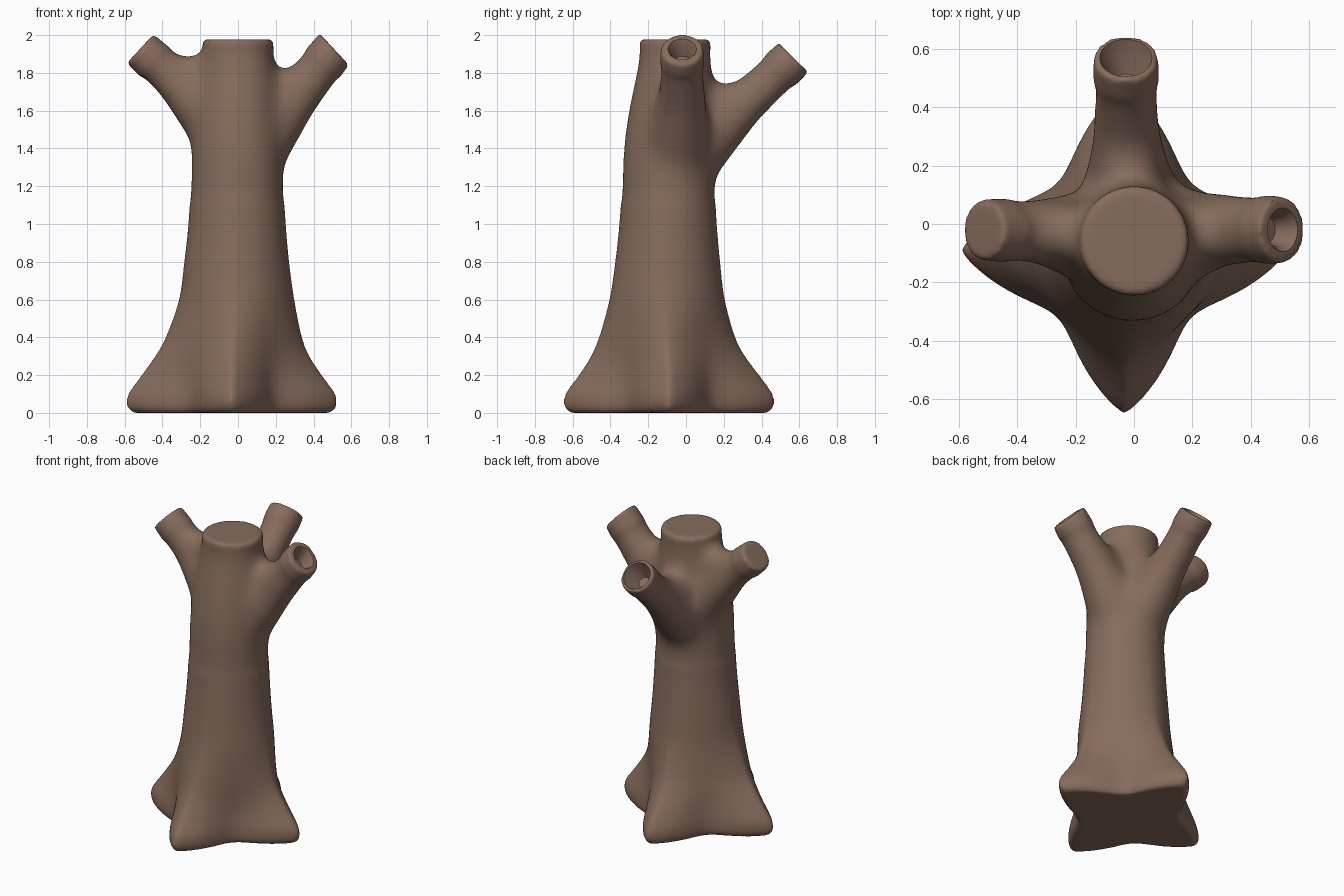
import bpy, bmesh, math
from mathutils import Vector

if "Cube" in bpy.data.objects:
    bpy.data.objects.remove(bpy.data.objects["Cube"])

SEG = 96
brown = bpy.data.materials.new("bark brown")
brown.diffuse_color = (0.242, 0.150, 0.107, 1)
brown.use_nodes = True
brown.node_tree.nodes["Principled BSDF"].inputs["Base Color"].default_value = brown.diffuse_color


def loft(bm, rings):
    """Skin a list of closed point rings and cap both ends."""
    vr = [[bm.verts.new(p) for p in ring] for ring in rings]
    faces = []
    for a, b in zip(vr, vr[1:]):
        n = len(a)
        for i in range(n):
            faces.append(bm.faces.new((a[i], a[(i + 1) % n], b[(i + 1) % n], b[i])))
    faces.append(bm.faces.new(vr[0][::-1]))
    faces.append(bm.faces.new(vr[-1]))
    bmesh.ops.recalc_face_normals(bm, faces=faces)


def circle(c, normal, r, n=40):
    nrm = Vector(normal).normalized()
    side = nrm.cross(Vector((0, 0, 1))).normalized()
    up = side.cross(nrm)
    return [Vector(c) + r * (math.cos(2 * math.pi * i / n) * side +
                             math.sin(2 * math.pi * i / n) * up) for i in range(n)]


def catmull(keys, steps):
    out = []
    for i in range(len(keys) - 1):
        p0, p1, p2, p3 = (keys[max(i - 1, 0)], keys[i], keys[i + 1],
                          keys[min(i + 2, len(keys) - 1)])
        for s in range(steps):
            t = s / steps
            out.append([0.5 * (2 * b + (c - a) * t + (2 * a - 5 * b + 4 * c - d) * t * t
                               + (3 * b - a - 3 * c + d) * t ** 3)
                        for a, b, c, d in zip(p0, p1, p2, p3)])
    return out + [list(keys[-1])]


def make_object(name, bm):
    me = bpy.data.meshes.new(name)
    bm.to_mesh(me)
    bm.free()
    ob = bpy.data.objects.new(name, me)
    bpy.context.scene.collection.objects.link(ob)
    return ob


def apply_modifiers(ob):
    dg = bpy.context.evaluated_depsgraph_get()
    me = bpy.data.meshes.new_from_object(ob.evaluated_get(dg))
    ob.modifiers.clear()
    ob.data = me


bm = bmesh.new()

# trunk with four flared roots: z, centre x, centre y, root reach, radius between roots
trunk = [(0.0, -.033, -.09, .525, .30), (.025, -.033, -.09, .555, .315),
         (.06, -.033, -.09, .562, .318), (.11, -.033, -.09, .548, .316),
         (.2, -.033, -.09, .482, .308), (.3, -.03, -.095, .412, .303),
         (.4, -.022, -.1, .363, .298), (.6, -.007, -.1, .306, .285),
         (.8, -.007, -.097, .278, .268), (1.0, -.005, -.095, .258, .254),
         (1.2, -.005, -.093, .247, .246), (1.4, -.005, -.09, .244, .244),
         (1.6, -.003, -.08, .227, .227), (1.8, 0, -.063, .203, .203),
         (1.9, 0, -.058, .191, .191), (1.978, 0, -.058, .186, .186)]
rings = []
for z, cx, cy, root, mid in catmull(trunk, 4):
    ring = []
    for i in range(SEG):
        a = 2 * math.pi * i / SEG
        w = 1.02 - math.sqrt(math.sin(2 * a) ** 2 * .99 + .0004)
        r = mid + (root - mid) * max(w, 0) ** .93
        ring.append((cx + r * math.cos(a), cy + r * math.sin(a), z))
    rings.append(ring)
loft(bm, rings)

# branches: path from tip inwards, radii, normal of the cut end, hollow profile (depth, radius)
branches = [
    ([(-.518, -.02, 1.928), (-.33, -.025, 1.757), (-.08, -.05, 1.5)],
     (.105, .118, .185), (-.73, 0, .68), None),
    ([(.51, -.02, 1.925), (.3, -.02, 1.662), (.09, -.05, 1.40)],
     (.114, .131, .185), (.73, 0, .68), [(0, .075), (.03, .058), (.09, .045)]),
    ([(-.028, .570, 1.881), (-.025, .3, 1.627), (-.01, .03, 1.375)],
     (.111, .123, .185), (0, .70, .71), [(0, .09), (.05, .07), (.11, .035)])]
for path, radii, normal, hole in branches:
    axis = Vector(path[0]) - Vector(path[2])
    loft(bm, [circle(path[0], normal, radii[0]),
              circle(path[1], axis, radii[1]), circle(path[2], axis, radii[2])])

# webs that fill the forks between trunk and branches
for a, b, r in [((-.34, -.025, 1.80), (-.08, -.04, 1.80), .095),
                ((.29, -.02, 1.72), (.08, -.04, 1.705), .106),
                ((-.025, .27, 1.64), (-.01, .04, 1.625), .112)]:
    axis = Vector(a) - Vector(b)
    loft(bm, [circle(a, axis, r), circle(b, axis, r)])

# fuse everything into one skin
tree = make_object("tree_trunk", bm)
rm = tree.modifiers.new("fuse", 'REMESH')
rm.mode = 'VOXEL'
rm.voxel_size = 0.012
apply_modifiers(tree)

# soften the joints, keeping the cut ends fairly crisp
bm = bmesh.new()
bm.from_mesh(tree.data)
tips = [Vector(b[0][0]) for b in branches]
joint = [v for v in bm.verts if 1.1 < v.co.z < 1.93
         and all((v.co - t).length > .15 for t in tips)]
for k in range(110):
    bmesh.ops.smooth_vert(bm, verts=joint, factor=.5,
                          use_axis_x=True, use_axis_y=True, use_axis_z=True)
for k in range(6):
    bmesh.ops.smooth_vert(bm, verts=bm.verts[:], factor=.5,
                          use_axis_x=True, use_axis_y=True, use_axis_z=True)
low = min(v.co.z for v in bm.verts)
for v in bm.verts:
    if v.co.z < .1:
        v.co.z -= low * (1 - v.co.z / .1)
bm.to_mesh(tree.data)
bm.free()

# hollow branch ends
bm = bmesh.new()
for path, radii, normal, hole in branches:
    if hole:
        n = Vector(normal).normalized()
        tip = Vector(path[0])
        inward = (Vector(path[1]) - tip).normalized()
        loft(bm, [circle(tip + n * .03, n, hole[0][1] * 1.2)] +
             [circle(tip + inward * d, n, r) for d, r in hole])
cutter = make_object("hollow_cutter", bm)
cutter.hide_render = True
bo = tree.modifiers.new("hollow", 'BOOLEAN')
bo.operation = 'DIFFERENCE'
bo.solver = 'EXACT'
bo.object = cutter
apply_modifiers(tree)
bpy.data.objects.remove(cutter)

# finish
tree.data.materials.clear()
tree.data.materials.append(brown)
for p in tree.data.polygons:
    p.material_index = 0
bpy.context.view_layer.objects.active = tree
tree.select_set(True)
bpy.ops.object.shade_smooth_by_angle(angle=math.radians(40))
